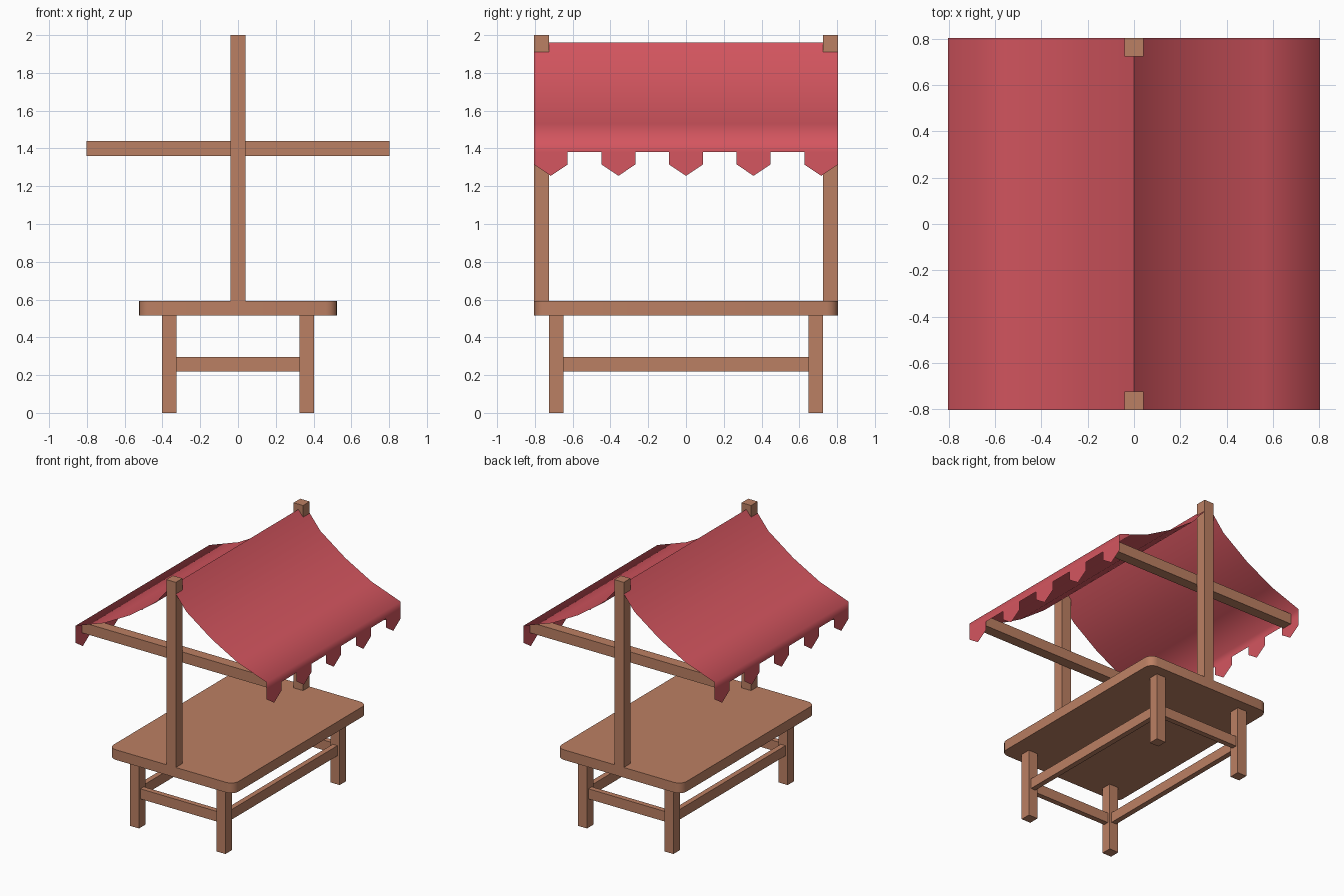
import bpy, bmesh, math

if "Cube" in bpy.data.objects:
    bpy.data.objects.remove(bpy.data.objects["Cube"])


def material(name, rgb):
    m = bpy.data.materials.new(name)
    m.diffuse_color = (*rgb, 1)
    m.use_nodes = True
    m.node_tree.nodes["Principled BSDF"].inputs["Base Color"].default_value = m.diffuse_color
    return m


wood = material("warm wood", (0.50, 0.215, 0.125))
cloth = material("red cloth", (0.66, 0.092, 0.115))


def finish(name, bm, mat):
    me = bpy.data.meshes.new(name)
    bm.to_mesh(me)
    bm.free()
    me.materials.append(mat)
    ob = bpy.data.objects.new(name, me)
    bpy.context.collection.objects.link(ob)
    return ob


def box(name, x, y, z, corner=0):
    """Box from (min, max) ranges; corner rounds the vertical edges."""
    bm = bmesh.new()
    bmesh.ops.create_cube(bm, size=1)
    for v in bm.verts:
        v.co = [r[0] if c < 0 else r[1] for c, r in zip(v.co, (x, y, z))]
    if corner:
        upright = [e for e in bm.edges
                   if abs(e.verts[0].co.z - e.verts[1].co.z) > 0.01]
        bmesh.ops.bevel(bm, geom=upright, offset=corner, segments=4,
                        affect='EDGES', profile=0.5)
        for f in bm.faces:
            f.smooth = True
        for e in bm.edges:
            e.smooth = e.calc_face_angle(0) < math.radians(40)
    return finish(name, bm, wood)


def span(a, b, s):
    return tuple(sorted((a * s, b * s)))


# Table top
box("table_top", (-0.525, 0.525), (-0.805, 0.805), (0.515, 0.592), 0.06)

for sy, end in ((-1, "front"), (1, "back")):
    # Canopy post, and the cross bar just inside it
    box(end + "_post", (-0.04, 0.04), span(0.725, 0.805, sy), (0.59, 2.0))
    box(end + "_cross_bar", (-0.803, 0.803), span(0.645, 0.725, sy), (1.36, 1.44))
    # Short stretcher between the legs
    box(end + "_stretcher", (-0.325, 0.325), span(0.668, 0.708, sy), (0.218, 0.295))
    for sx, side in ((-1, "left"), (1, "right")):
        box(f"{end}_{side}_leg", span(0.325, 0.402, sx),
            span(0.648, 0.725, sy), (0, 0.516))

# Long stretchers
for sx, side in ((-1, "left"), (1, "right")):
    box(side + "_stretcher", span(0.343, 0.383, sx), (-0.65, 0.65), (0.218, 0.295))

# Canopy: sagging sheet each side of the ridge, with pointed flaps on the valance
profile = [(0, 1.96), (0.13, 1.80), (0.34, 1.65), (0.56, 1.53),
           (0.805, 1.443), (0.805, 1.38)]
ys = [-0.805 + 1.61 * i / 9 for i in range(10)]
bm = bmesh.new()
for s in (-1, 1):
    faces = []
    rows = [[bm.verts.new((s * x, y, z)) for y in ys] for x, z in profile]
    for a, b in zip(rows, rows[1:]):
        for i in range(9):
            faces.append(bm.faces.new((a[i], a[i + 1], b[i + 1], b[i])))
    for i in range(0, 9, 2):
        mid = (ys[i] + ys[i + 1]) / 2
        low = [bm.verts.new((s * 0.805, y, z)) for y, z in
               ((ys[i + 1], 1.315), (mid, 1.255), (ys[i], 1.315))]
        faces.append(bm.faces.new([rows[-1][i], rows[-1][i + 1]] + low))
    # Face outwards
    for f in faces:
        f.smooth = True
        f.normal_update()
        if f.normal.x * s < 0:
            f.normal_flip()
finish("canopy", bm, cloth)
